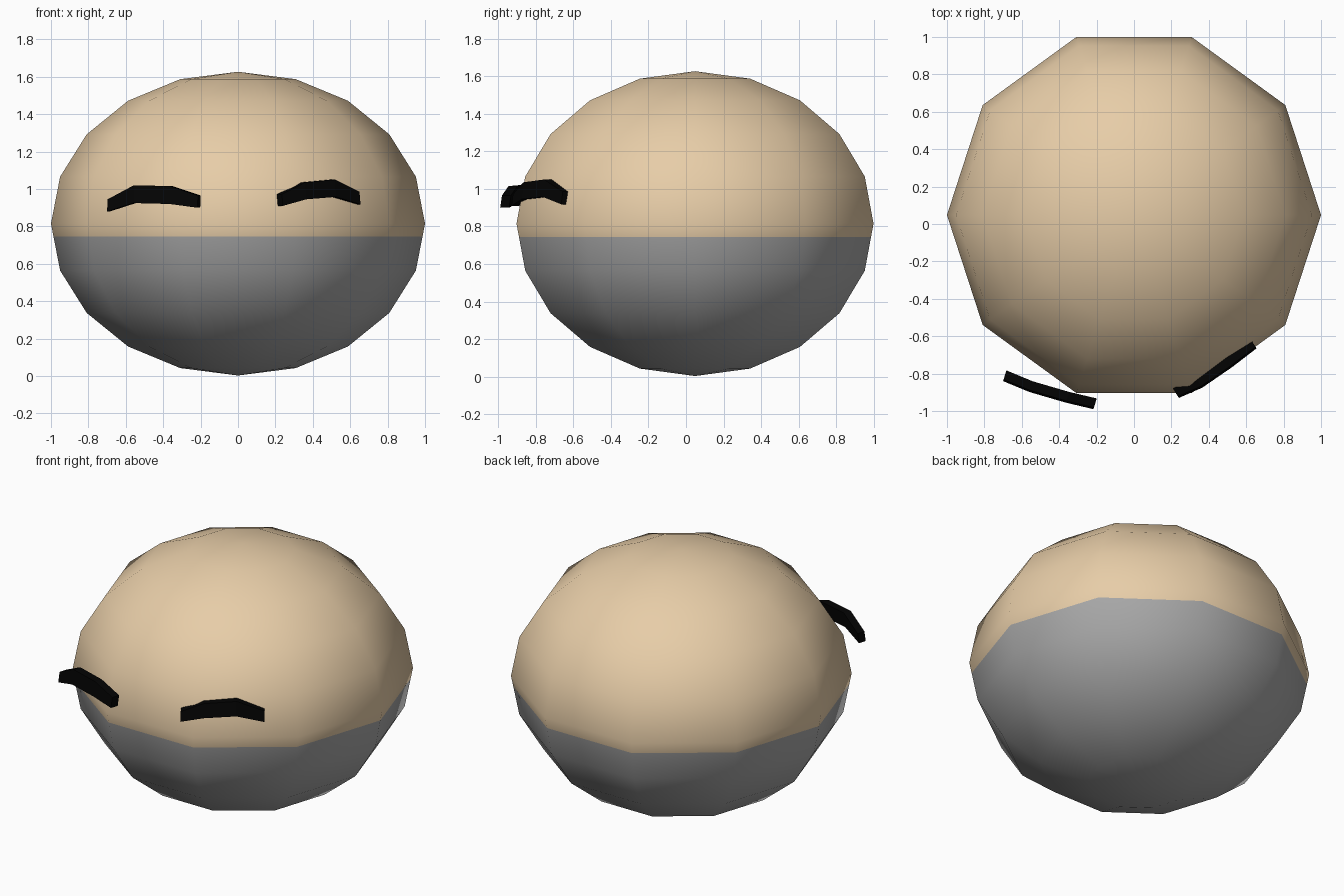
import bpy, bmesh
from math import hypot, radians
from mathutils import Matrix, Vector

if "Cube" in bpy.data.objects:
    bpy.data.objects.remove(bpy.data.objects["Cube"])


def material(name, rgb):
    m = bpy.data.materials.new(name)
    m.diffuse_color = (*rgb, 1)
    m.use_nodes = True
    m.node_tree.nodes["Principled BSDF"].inputs["Base Color"].default_value = m.diffuse_color
    return m


def make_object(name, bm, mats):
    bmesh.ops.recalc_face_normals(bm, faces=bm.faces)
    me = bpy.data.meshes.new(name)
    bm.to_mesh(me)
    bm.free()
    for m in mats:
        me.materials.append(m)
    ob = bpy.data.objects.new(name, me)
    bpy.context.collection.objects.link(ob)
    return ob


tan = material("tan", (0.8, 0.61, 0.39))
grey = material("grey", (0.39, 0.39, 0.39))
black = material("black", (0.001, 0.001, 0.001))

# Head: ten-sided squashed sphere, split into a tan top and a grey bottom
SPLIT = 0.745
bm = bmesh.new()
bmesh.ops.create_uvsphere(bm, u_segments=10, v_segments=10, radius=1,
                          matrix=Matrix.Translation((0, 0.048, 0.815)) @ Matrix.Diagonal((1, 1, 0.812, 1))
                          @ Matrix.Rotation(radians(90), 4, 'Z'))
bmesh.ops.bisect_plane(bm, geom=bm.verts[:] + bm.edges[:] + bm.faces[:],
                       plane_co=(0, 0, SPLIT), plane_no=(0, 0, 1))
for f in bm.faces:
    f.smooth = True
    f.material_index = int(f.calc_center_median().z < SPLIT)
make_object("head", bm, [tan, grey])


# Eyebrows: bent bars; each station is front x, front y, bottom z, top z
def eyebrow(name, stations, thick=0.05, lean=0.01):
    bm = bmesh.new()
    a, b = stations[0], stations[-1]
    dx, dy = b[0] - a[0], b[1] - a[1]
    back = Vector((-dy, dx, 0)) / hypot(dx, dy)
    rings = []
    for x, y, z0, z1 in stations:
        lo = Vector((x, y, z0))
        hi = Vector((x, y, z1)) + back * lean
        pts = (lo, hi, hi + back * thick, lo + back * thick)
        rings.append([bm.verts.new(p) for p in pts])
    for r, s in zip(rings, rings[1:]):
        for i in range(4):
            j = (i + 1) % 4
            bm.faces.new((r[i], r[j], s[j], s[i]))
    bm.faces.new(rings[0])
    bm.faces.new(rings[-1])
    make_object(name, bm, [black])


eyebrow("eyebrow_left", [(-0.70, -0.84, 0.88, 0.945), (-0.56, -0.898, 0.925, 1.02),
                         (-0.365, -0.955, 0.92, 1.015), (-0.217, -0.99, 0.90, 0.965)])
eyebrow("eyebrow_right", [(0.24, -0.93, 0.91, 0.972), (0.365, -0.875, 0.945, 1.035),
                          (0.525, -0.765, 0.958, 1.05), (0.655, -0.665, 0.918, 0.985)])
